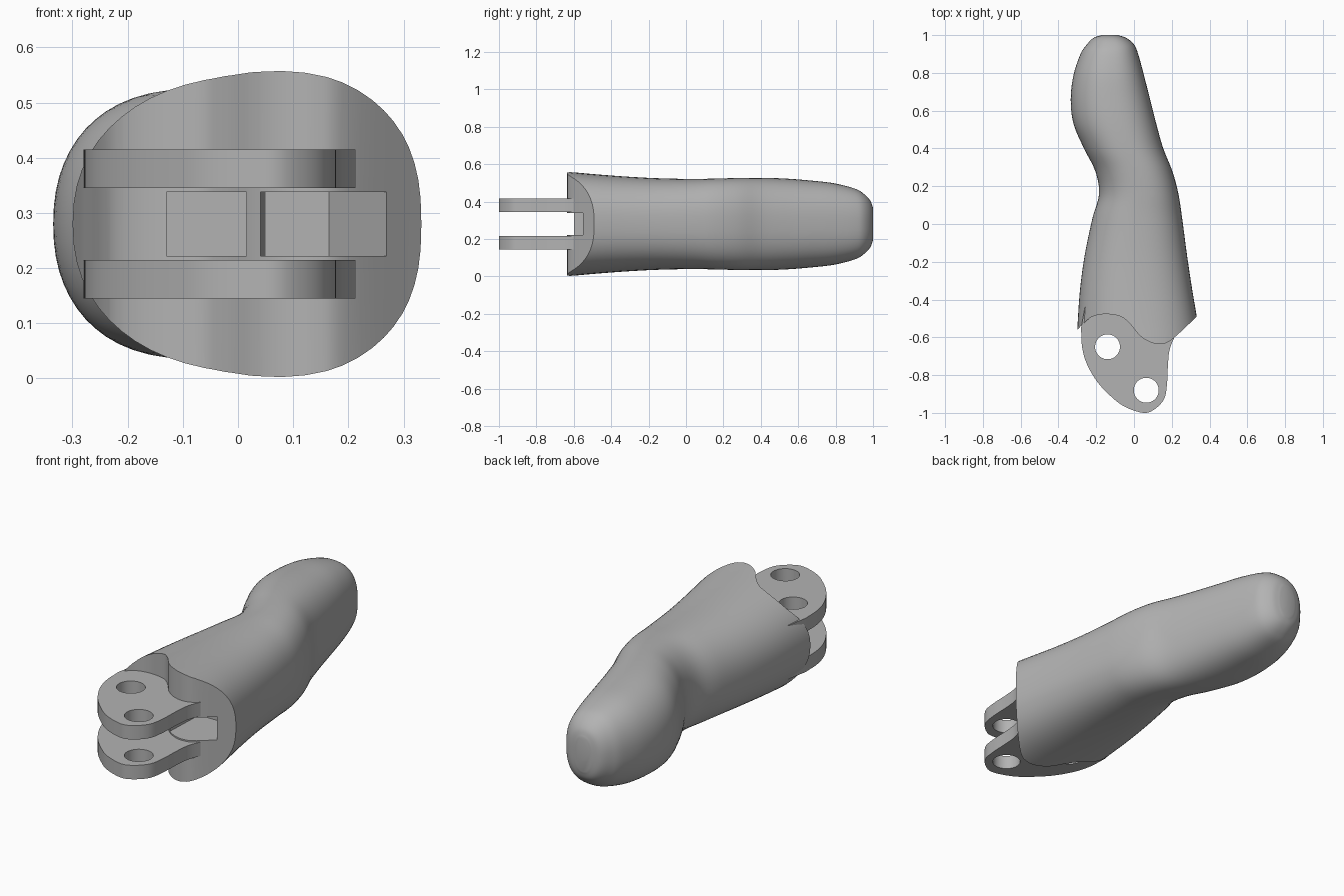
import bpy, bmesh, math
from mathutils import Vector

cube = bpy.data.objects.get("Cube")
if cube:
    bpy.data.objects.remove(cube, do_unlink=True)

MID = 0.28  # height of the symmetry plane

grey = bpy.data.materials.new("plain grey")
grey.use_nodes = True
grey.diffuse_color = (0.45, 0.45, 0.45, 1)
grey.node_tree.nodes["Principled BSDF"].inputs["Base Color"].default_value = (0.45, 0.45, 0.45, 1)


def smooth_path(points, steps):
    """Catmull-Rom curve through points of any dimension."""
    pts = [Vector(p) for p in points]
    pts = [pts[0] * 2 - pts[1]] + pts + [pts[-1] * 2 - pts[-2]]
    out = []
    for a, b, c, d in zip(pts, pts[1:], pts[2:], pts[3:]):
        for i in range(steps):
            t = i / steps
            out.append(0.5 * (2 * b + (c - a) * t + (2 * a - 5 * b + 4 * c - d) * t**2
                              + (3 * b - a - 3 * c + d) * t**3))
    return out + [pts[-2]]


def make_object(name, bm):
    bmesh.ops.recalc_face_normals(bm, faces=bm.faces)
    mesh = bpy.data.meshes.new(name)
    bm.to_mesh(mesh)
    bm.free()
    mesh.materials.append(grey)
    obj = bpy.data.objects.new(name, mesh)
    bpy.context.collection.objects.link(obj)
    return obj


def loft(name, rings):
    """Skin a list of equal rings and cap both ends."""
    bm = bmesh.new()
    loops = [[bm.verts.new(p) for p in ring] for ring in rings]
    n = len(loops[0])
    for a, b in zip(loops, loops[1:]):
        for i in range(n):
            j = (i + 1) % n
            bm.faces.new((a[i], a[j], b[j], b[i]))
    bm.faces.new(loops[0])
    bm.faces.new(loops[-1])
    return make_object(name, bm)


def prism(name, outline, z0, z1):
    return loft(name, [[(p[0], p[1], z) for p in outline] for z in (z0, z1)])


def cut(obj, cutter):
    cutter.hide_render = True
    mod = obj.modifiers.new("cut", "BOOLEAN")
    mod.operation = "DIFFERENCE"
    mod.solver = "EXACT"
    mod.object = cutter
    bpy.context.view_layer.objects.active = obj
    bpy.ops.object.modifier_apply(modifier=mod.name)
    bpy.data.objects.remove(cutter, do_unlink=True)


def shade(obj, degrees):
    bpy.ops.object.select_all(action="DESELECT")
    obj.select_set(True)
    bpy.context.view_layer.objects.active = obj
    bpy.ops.object.shade_smooth_by_angle(angle=math.radians(degrees))


# Finger body: stations of y, right edge, left edge, half height
stations = [
    (-0.75, -0.305, 0.366, 0.287), (-0.64, -0.302, 0.352, 0.28),
    (-0.52, -0.298, 0.337, 0.269), (-0.34, -0.285, 0.307, 0.255),
    (-0.16, -0.26, 0.28, 0.245), (0.03, -0.22, 0.255, 0.241),
    (0.16, -0.185, 0.235, 0.243), (0.28, -0.205, 0.203, 0.246),
    (0.40, -0.265, 0.155, 0.247), (0.53, -0.32, 0.118, 0.243),
    (0.66, -0.335, 0.085, 0.233), (0.79, -0.32, 0.052, 0.218),
    (0.90, -0.283, 0.022, 0.19), (0.95, -0.25, 0, 0.162),
    (0.985, -0.215, -0.04, 0.125), (1.0, -0.17, -0.085, 0.085),
]


def section(y, x0, x1, h, sides=56):
    ring = []
    for i in range(sides):
        a = 2 * math.pi * i / sides
        c, s = math.cos(a), math.sin(a)
        e = 2 / (2.5 if c > 0 else 2.2)
        ring.append(((x0 + x1) / 2 + (x1 - x0) / 2 * math.copysign(abs(c) ** e, c), y,
                     MID + h * math.copysign(abs(s) ** e, s)))
    return ring


body = loft("finger_body", [section(*s) for s in smooth_path(stations, 5)])

# S-shaped front face of the body
s_curve = smooth_path([
    (-0.30, -0.56), (-0.27, -0.53), (-0.22, -0.49), (-0.15, -0.477), (-0.07, -0.49),
    (-0.02, -0.53), (0.03, -0.59), (0.085, -0.625), (0.14, -0.635), (0.20, -0.612),
    (0.333, -0.49)], 5)
front = [(-0.6, -0.6)] + s_curve + [(0.6, -0.25), (0.6, -1.3), (-0.6, -1.3)]
cut(body, prism("front_cutter", front, -0.5, 1.2))

# Two pockets in the front face, between the hinge plates
inner_pocket = [(-0.13, -0.7), (0.015, -0.7), (0.015, -0.40), (-0.13, -0.40)]
outer_pocket = [(0.035, -0.75), (0.36, -0.7), (0.165, -0.38), (0.05, -0.38)]
for outline in (inner_pocket, outer_pocket):
    cut(body, prism("pocket_cutter", outline, MID - 0.058, MID + 0.058))
shade(body, 35)

# Hinge plates, mirrored about the middle, with two pin holes each
plate_edge = smooth_path([
    (-0.28, -0.55), (-0.275, -0.65), (-0.25, -0.74), (-0.195, -0.835), (-0.125, -0.91),
    (-0.05, -0.967), (0.05, -1.0), (0.11, -0.98), (0.16, -0.925), (0.175, -0.845),
    (0.18, -0.74), (0.19, -0.66), (0.225, -0.575)], 5)
plate_outline = plate_edge + [(0.2, -0.5), (0, -0.44), (-0.26, -0.44)]
for name, side in (("upper_hinge_plate", 1), ("lower_hinge_plate", -1)):
    plate = prism(name, plate_outline, MID + side * 0.065, MID + side * 0.135)
    for x, y in ((-0.14, -0.65), (0.065, -0.88)):
        circle = [(x + 0.066 * math.cos(k * math.pi / 20), y + 0.066 * math.sin(k * math.pi / 20))
                  for k in range(40)]
        cut(plate, prism("pin_cutter", circle, -0.2, 0.8))
    shade(plate, 35)
